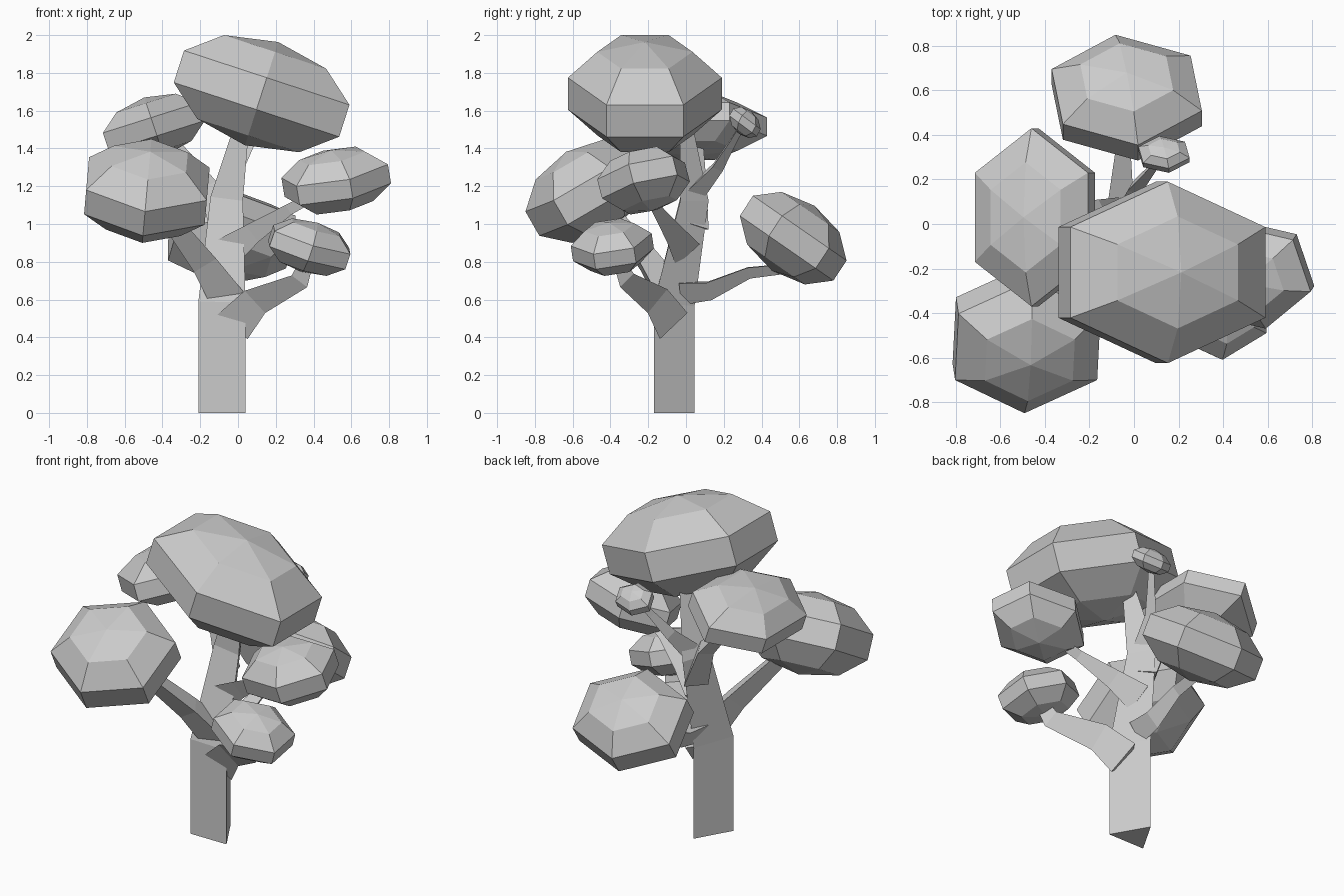
import bpy
from math import sin, cos, radians
from mathutils import Vector, Euler

if "Cube" in bpy.data.objects:
    bpy.data.objects.remove(bpy.data.objects["Cube"])


def loft(name, rings, start, end):
    """Skin equal-sized rings and close both ends with fans to a point."""
    n = len(rings[0])
    verts = [v for r in rings for v in r] + [start, end]
    a, b = len(verts) - 2, len(verts) - 1
    faces = []
    for i in range(len(rings) - 1):
        for j in range(n):
            k = (j + 1) % n
            faces.append((i*n + j, i*n + k, (i+1)*n + k, (i+1)*n + j))
    last = (len(rings) - 1) * n
    for j in range(n):
        k = (j + 1) % n
        faces.append((a, k, j))
        faces.append((b, last + j, last + k))
    mesh = bpy.data.meshes.new(name)
    mesh.from_pydata([tuple(v) for v in verts], [], faces)
    mesh.update()
    bpy.context.collection.objects.link(bpy.data.objects.new(name, mesh))


def limb(name, points, radii):
    """Tapered three-sided tube along a path."""
    pts = [Vector(p) for p in points]
    rings = []
    for i, (p, r) in enumerate(zip(pts, radii)):
        before = (p - pts[i-1]).normalized() if i else Vector()
        after = (pts[i+1] - p).normalized() if i < len(pts) - 1 else Vector()
        q = Vector((0, 0, 1)).rotation_difference((before + after).normalized())
        rings.append([p + q @ Vector((r*cos(radians(a)), r*sin(radians(a)), 0))
                      for a in (-150, -30, 90)])
    loft(name, rings, pts[0], pts[-1])


def foliage(name, lo, hi, radii, tilt, yaw=0):
    """Tilted six-sided ellipsoid, fitted to the box lo..hi."""
    rot = Euler([radians(t) for t in tilt]).to_matrix()

    def place(lat, lon):
        u, w = radians(lat), radians(lon + yaw)
        return rot @ Vector((radii[0]*cos(u)*cos(w), radii[1]*cos(u)*sin(w),
                             radii[2]*sin(u)))
    rings = [[place(lat, 30 + 60*k) for k in range(6)]
             for lat in (-54, -18, 18, 54)]
    poles = [place(-90, 0), place(90, 0)]
    cloud = [v for r in rings for v in r] + poles
    for i in range(3):
        mn, mx = min(v[i] for v in cloud), max(v[i] for v in cloud)
        for v in cloud:
            v[i] = lo[i] + (v[i] - mn) / (mx - mn) * (hi[i] - lo[i])
    loft(name, rings, *poles)


# Trunk
limb("trunk", [(-.085, -.098, 0), (-.085, -.098, .58), (-.06, .02, 1.13),
               (.02, -.01, 1.52)], [.144, .144, .1, .045])

# Branches
limb("branch_front_left", [(-.06, -.1, .62), (-.18, -.21, .8),
                           (-.4, -.42, 1.08)], [.11, .08, .05])
limb("branch_low_right", [(-.02, -.1, .48), (.1, -.18, .61), (.33, -.33, .71),
                          (.37, -.37, .82)], [.12, .095, .06, .04])
limb("branch_right", [(-.06, -.02, .86), (.08, -.08, .96),
                      (.27, -.16, 1.08), (.42, -.2, 1.16)],
     [.1, .065, .035, .03])
limb("branch_back", [(-.07, -.03, .65), (-.06, .12, .66), (-.05, .33, .75),
                     (-.04, .52, .77)], [.08, .065, .04, .035])
limb("branch_back_left", [(-.07, .03, .98), (-.16, .05, 1.2),
                          (-.36, .05, 1.44)], [.09, .06, .04])
limb("twig_back", [(-.05, .04, 1.17), (0, .16, 1.3), (.07, .24, 1.43),
                   (.12, .3, 1.53)], [.065, .04, .025, .018])

# Foliage clumps
foliage("foliage_top", (-.34, -.625, 1.38), (.59, .19, 2),
        (.55, .42, .28), (0, 18, 0))
foliage("foliage_front_left", (-.815, -.85, .9), (-.15, -.18, 1.45),
        (.4, .38, .25), (30, 5, 0))
foliage("foliage_back_left", (-.715, -.37, 1.34), (-.175, .43, 1.69),
        (.33, .42, .17), (0, -18, 0))
foliage("foliage_right", (.23, -.47, 1.05), (.81, .02, 1.41),
        (.33, .26, .17), (14, -10, 0), 14)
foliage("foliage_low_right", (.16, -.61, .725), (.595, -.17, 1.03),
        (.25, .23, .14), (8, 18, 0), 4)
foliage("foliage_back", (-.37, .285, .68), (.305, .85, 1.17),
        (.39, .33, .21), (-34, 0, 0), 8)
foliage("foliage_small", (.02, .23, 1.455), (.25, .395, 1.62),
        (.13, .1, .065), (-32, 0, 0), 10)
